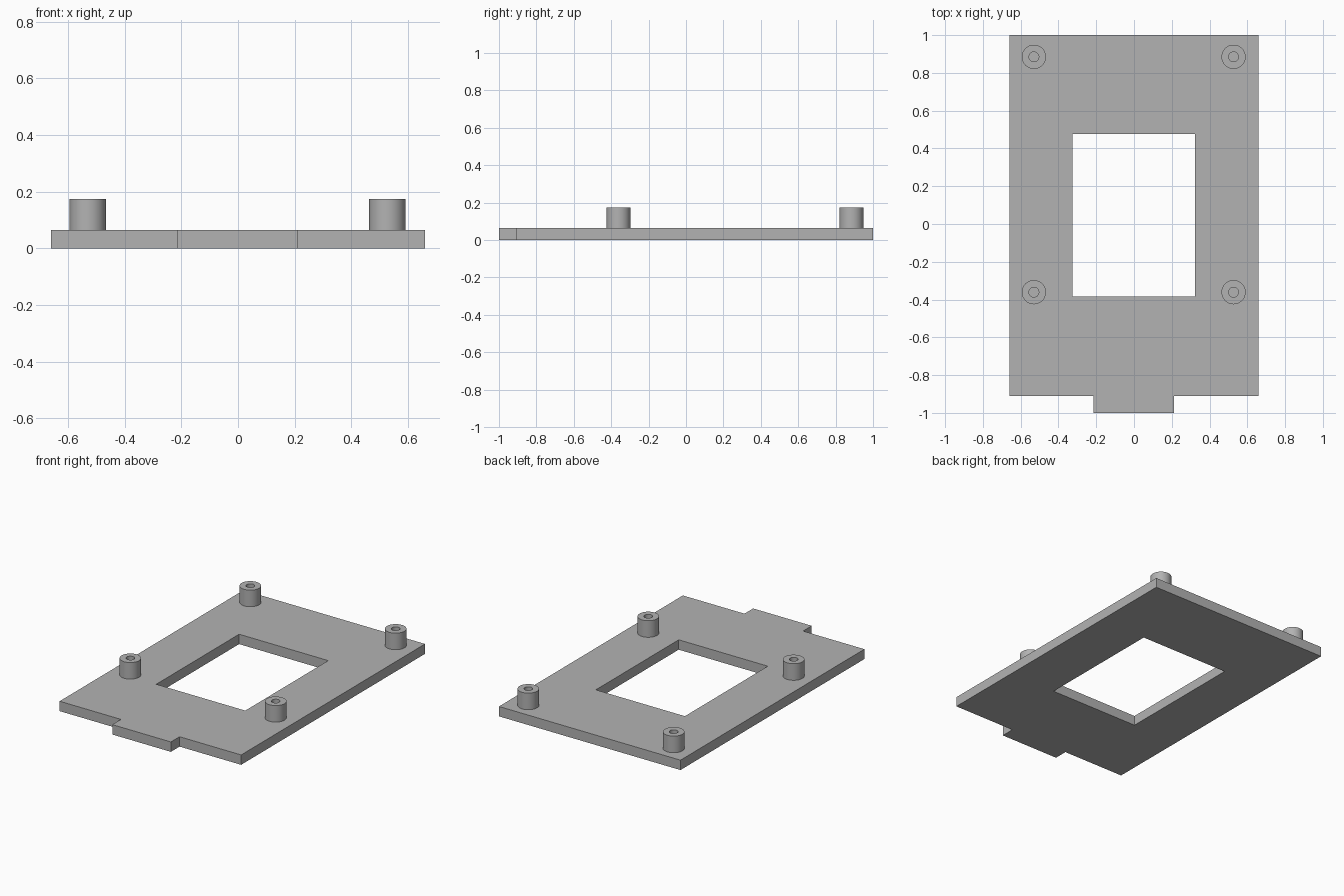
import bpy
import bmesh
from math import pi, radians
from mathutils import Vector

if "Cube" in bpy.data.objects:
    bpy.data.objects.remove(bpy.data.objects["Cube"])

PLATE_TOP, POST_TOP = 0.065, 0.174
POST_RADIUS, HOLE_RADIUS = 0.064, 0.026

grey = bpy.data.materials.new("plain grey")
grey.use_nodes = True
colour = (0.45, 0.45, 0.45, 1)
grey.diffuse_color = colour
grey.node_tree.nodes["Principled BSDF"].inputs["Base Color"].default_value = colour


def finish(name, bm):
    bmesh.ops.recalc_face_normals(bm, faces=bm.faces)
    mesh = bpy.data.meshes.new(name)
    bm.to_mesh(mesh)
    bm.free()
    mesh.materials.append(grey)
    obj = bpy.data.objects.new(name, mesh)
    bpy.context.collection.objects.link(obj)
    return obj


def add_loop(bm, points):
    verts = [bm.verts.new((x, y, 0)) for x, y in points]
    return [bm.edges.new((a, b)) for a, b in zip(verts, verts[1:] + verts[:1])]


# Base plate: outline with front tab, and a rectangular window
bm = bmesh.new()
outline = [(-0.66, 1), (-0.66, -0.91), (-0.214, -0.91), (-0.214, -1),
           (0.212, -1), (0.212, -0.91), (0.66, -0.91), (0.66, 1)]
window = [(-0.326, -0.384), (0.322, -0.384), (0.322, 0.477), (-0.326, 0.477)]
edges = add_loop(bm, outline) + add_loop(bm, window)
bmesh.ops.triangle_fill(bm, edges=edges, use_beauty=True)
top = bmesh.ops.extrude_face_region(bm, geom=bm.faces[:], use_keep_orig=True)
bmesh.ops.translate(bm, vec=(0, 0, PLATE_TOP),
                    verts=[g for g in top["geom"] if isinstance(g, bmesh.types.BMVert)])
finish("base_plate", bm)


# Standoffs: turned tubes whose blind holes end on the plate
def standoff(name, x, y):
    bm = bmesh.new()
    profile = [(POST_RADIUS, PLATE_TOP), (POST_RADIUS, POST_TOP),
               (HOLE_RADIUS, POST_TOP), (HOLE_RADIUS, PLATE_TOP)]
    verts = [bm.verts.new((r, 0, z)) for r, z in profile]
    edges = [bm.edges.new(pair) for pair in zip(verts, verts[1:])]
    bmesh.ops.spin(bm, geom=verts + edges, cent=(0, 0, 0), axis=(0, 0, 1),
                   angle=2 * pi, steps=48, use_merge=True)
    bmesh.ops.remove_doubles(bm, verts=bm.verts, dist=0.0001)
    obj = finish(name, bm)
    obj.location = Vector((x, y, 0))
    bpy.ops.object.select_all(action="DESELECT")
    obj.select_set(True)
    bpy.context.view_layer.objects.active = obj
    bpy.ops.object.shade_smooth_by_angle(angle=radians(30))


for side, x in (("left", 0.527), ("right", -0.53)):
    for end, y in (("front", -0.361), ("back", 0.885)):
        standoff(f"{end}_{side}_standoff", x, y)
